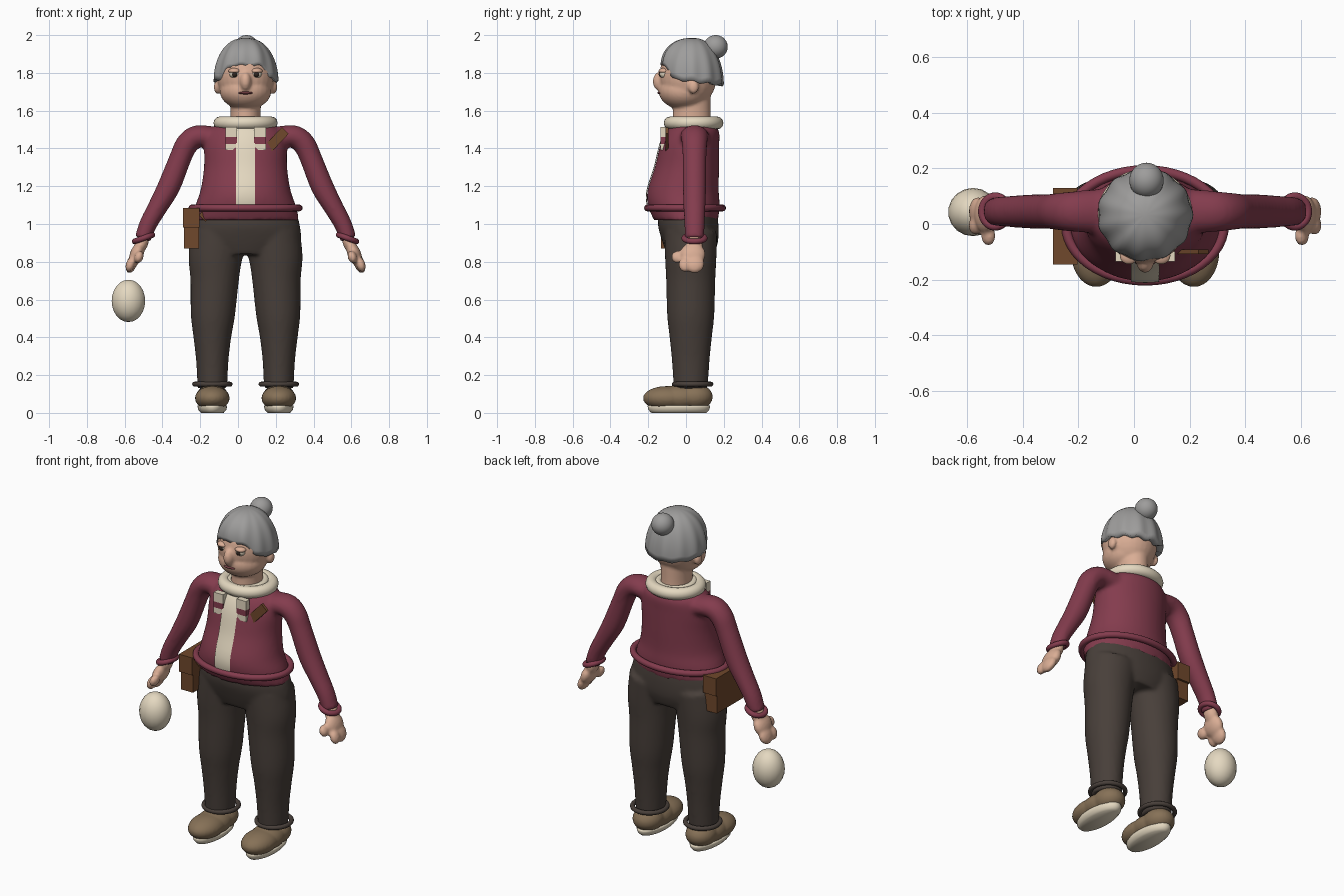
import bpy, bmesh, math
from mathutils import Vector, Matrix

if "Cube" in bpy.data.objects:
    bpy.data.objects.remove(bpy.data.objects["Cube"])

CX = 0.04  # the figure's own middle


def material(name, r, g, b):
    m = bpy.data.materials.new(name)
    m.use_nodes = True
    m.diffuse_color = (r, g, b, 1)
    bsdf = m.node_tree.nodes["Principled BSDF"]
    bsdf.inputs["Base Color"].default_value = (r, g, b, 1)
    bsdf.inputs["Roughness"].default_value = 0.8
    return m


RED = material("wine_red", 0.23, 0.045, 0.075)
CREAM = material("cream", 0.78, 0.69, 0.53)
TROUSER = material("charcoal_brown", 0.065, 0.05, 0.042)
SKIN = material("skin", 0.70, 0.42, 0.30)
GREY = material("grey_hair", 0.34, 0.335, 0.33)
LEATHER = material("leather", 0.16, 0.065, 0.025)
SHOE = material("tan_shoe", 0.24, 0.165, 0.095)
DARK = material("dark_eye", 0.03, 0.02, 0.015)
LIP = material("lip", 0.22, 0.06, 0.07)


def finish(bm, name, mat, voxel=0, smooth=True, rounds=4):
    """Turn the mesh into an object; voxel > 0 fuses its overlapping pieces."""
    bmesh.ops.recalc_face_normals(bm, faces=bm.faces)
    for f in bm.faces:
        f.smooth = smooth
    me = bpy.data.meshes.new(name)
    bm.to_mesh(me)
    bm.free()
    me.materials.append(mat)
    ob = bpy.data.objects.new(name, me)
    ob.location.x = CX
    bpy.context.collection.objects.link(ob)
    if voxel:
        mod = ob.modifiers.new("fuse", 'REMESH')
        mod.mode, mod.voxel_size, mod.use_smooth_shade = 'VOXEL', voxel, True
        mod = ob.modifiers.new("soften", 'SMOOTH')
        mod.factor, mod.iterations = 0.5, rounds
    return ob


def bridge(bm, rings, cap=True):
    n = len(rings[0])
    for a, b in zip(rings, rings[1:]):
        for i in range(n):
            bm.faces.new((a[i], a[(i + 1) % n], b[(i + 1) % n], b[i]))
    if cap:
        bm.faces.new(rings[0])
        bm.faces.new(rings[-1])


def loft(bm, pts, sides=32, steps=4):
    """Oval tube through (x, y, z, radius across, radius in y), curved smoothly."""
    p = [Vector(q) for q in pts]
    p = [2 * p[0] - p[1]] + p + [2 * p[-1] - p[-2]]
    path = []
    for a, b, c, d in zip(p, p[1:], p[2:], p[3:]):
        for k in range(steps):
            t = k / steps
            path.append(0.5 * (2 * b + (c - a) * t + (2 * a - 5 * b + 4 * c - d) * t * t
                               + (3 * b - a - 3 * c + d) * t ** 3))
    path.append(p[-2])
    rings = []
    for i, q in enumerate(path):
        d = path[min(i + 1, len(path) - 1)] - path[max(i - 1, 0)]
        across = Vector((-d[2], 0, d[0])).normalized()
        ring = []
        for k in range(sides):
            a = math.tau * k / sides
            co = Vector(q[:3]) + across * q[3] * math.cos(a)
            co.y += q[4] * math.sin(a)
            ring.append(bm.verts.new(co))
        rings.append(ring)
    bridge(bm, rings)


def ball(bm, loc, radii, tilt=0, seg=28):
    m = Matrix.Translation(loc) @ Matrix.Rotation(tilt, 4, 'Y') @ Matrix.Diagonal((*radii, 1))
    bmesh.ops.create_uvsphere(bm, u_segments=seg, v_segments=seg * 2 // 3, radius=1, matrix=m)


def hoop(name, mat, loc, rx, ry, minor, tilt=0):
    bm = bmesh.new()
    m = Matrix.Translation(loc) @ Matrix.Rotation(tilt, 4, 'Y')
    rings = []
    for k in range(48):
        a = math.tau * k / 48
        ring = []
        for j in range(12):
            b = math.tau * j / 12
            o = minor * math.cos(b)
            ring.append(bm.verts.new(m @ Vector(((rx + o) * math.cos(a), (ry + o) * math.sin(a),
                                                 minor * math.sin(b)))))
        rings.append(ring)
    bridge(bm, rings + rings[:1], cap=False)
    return finish(bm, name, mat)


def box(name, mat, loc, size, tilt=0):
    bm = bmesh.new()
    m = Matrix.Translation(loc) @ Matrix.Rotation(tilt, 4, 'Y') @ Matrix.Diagonal((*size, 1))
    bmesh.ops.create_cube(bm, size=1, matrix=m)
    return finish(bm, name, mat, smooth=False)


def balls(name, mat, items, voxel=0):
    bm = bmesh.new()
    for item in items:
        ball(bm, *item)
    return finish(bm, name, mat, voxel)


SIDES = ((-1, "right"), (1, "left"))

# Sweater: torso and both sleeves fused
bm = bmesh.new()
loft(bm, [(0, 0, 1.02, .285, .17), (0, -.012, 1.1, .265, .19), (0, -.015, 1.18, .238, .188),
          (0, .005, 1.3, .22, .17), (0, .02, 1.42, .218, .156), (0, .035, 1.49, .195, .14),
          (0, .04, 1.53, .14, .11)], 48)
for s, _ in SIDES:
    loft(bm, [(s * x, .045, z, a, b) for x, z, a, b in (
        (.08, 1.44, .06, .09), (.2, 1.462, .058, .078), (.265, 1.46, .06, .072),
        (.312, 1.42, .06, .067), (.345, 1.35, .058, .063), (.405, 1.2, .06, .062),
        (.465, 1.09, .052, .058), (.515, 1.0, .047, .054), (.545, .92, .043, .05))])
sweater = finish(bm, "sweater", RED, 0.012)
hoop("sweater_hem", RED, (0, -.005, 1.085), .284, .199, .018)
hoop("collar", CREAM, (0, .04, 1.535), .136, .124, .034)
hoop("inner_collar", CREAM, (0, .035, 1.545), .095, .1, .022)

# Front placket laid onto the sweater
bm = bmesh.new()
bmesh.ops.create_grid(bm, x_segments=6, y_segments=40, size=0.5,
                      matrix=Matrix.Translation((0, -.4, 1.305))
                      @ Matrix.Rotation(math.pi / 2, 4, 'X') @ Matrix.Diagonal((.1, .4, 1, 1)))
placket = finish(bm, "front_placket", CREAM)
mod = placket.modifiers.new("lay", 'SHRINKWRAP')
mod.target, mod.wrap_method, mod.use_project_y = sweater, 'PROJECT', True
mod.wrap_mode, mod.offset = 'ABOVE_SURFACE', 0.006

# Striped chest patches
for s, side in SIDES:
    for part, mat, z, h in (("top", CREAM, 1.487, .055), ("middle", RED, 1.442, .035),
                            ("bottom", CREAM, 1.408, .034)):
        box(f"{side}_patch_{part}", mat, (s * .076, -.117, z), (.062, .036, h))

# Trousers: hips and legs fused
bm = bmesh.new()
loft(bm, [(0, .01, 1.06, .27, .155), (0, .012, .99, .288, .16), (0, .022, .91, .29, .148),
          (0, .025, .84, .22, .125)], 48)
for s, _ in SIDES:
    loft(bm, [(s * x, .025, z, a, b) for x, z, a, b in (
        (.14, .95, .15, .14), (.16, .82, .142, .136), (.164, .7, .128, .13),
        (.173, .52, .117, .125), (.176, .4, .1, .112), (.176, .28, .086, .1),
        (.176, .13, .078, .09))])
finish(bm, "trousers", TROUSER, 0.012)

for s, side in SIDES:
    hoop(f"{side}_trouser_cuff", TROUSER, (s * .176, .035, .152), .094, .097, .013)
    hoop(f"{side}_sleeve_cuff", RED, (s * .54, .045, .925), .05, .054, .015, s * .35)
    # Shoes with flat soles
    balls(f"{side}_shoe", SHOE, [((s * .176, .045, .085), (.085, .097, .07)),
                                 ((s * .176, -.03, .08), (.09, .13, .068)),
                                 ((s * .176, -.1, .078), (.092, .128, .064))], 0.008)
    bm = bmesh.new()
    loft(bm, [(s * .176, -.038, 0, .06, .145), (s * .176, -.038, .018, .075, .162),
              (s * .176, -.038, .04, .078, .165)], 32, 2)
    finish(bm, f"{side}_sole", CREAM)
    # Mitten-like hands with a thumb to the front
    balls(f"{side}_hand", SKIN, [((s * .55, .045, .9), (.035, .044, .06), -s * .35),
                                 ((s * .576, .035, .84), (.036, .068, .062), -s * .35),
                                 ((s * .603, .045, .79), (.028, .052, .052), -s * .35),
                                 ((s * .61, -.005, .785), (.024, .034, .04), -s * .3),
                                 ((s * .565, -.042, .825), (.024, .036, .034), -s * .35)], 0.008)
    # Eyes with lids
    balls(f"{side}_eye", CREAM, [((s * .058, -.113, 1.795), (.028, .028, .024))])
    balls(f"{side}_iris", DARK, [((s * .058, -.131, 1.793), (.015, .014, .016))])
    balls(f"{side}_eyelid", SKIN, [((s * .058, -.114, 1.81), (.033, .031, .016))])

# Head, neck, nose and ears fused
bm = bmesh.new()
ball(bm, (0, .01, 1.78), (.15, .152, .17))
ball(bm, (0, -.01, 1.705), (.137, .135, .1))
ball(bm, (0, -.14, 1.755), (.03, .036, .05))
for s, _ in SIDES:
    ball(bm, (s * .148, .04, 1.725), (.02, .028, .036))
loft(bm, [(0, .03, 1.5, .085, .105), (0, .03, 1.58, .08, .1), (0, .03, 1.7, .085, .1)])
finish(bm, "head", SKIN, 0.009, rounds=3)
balls("mouth", LIP, [((0, -.136, 1.694), (.038, .016, .008))])

# Hair: bell-shaped cap with a wavy rim, higher over the face
bm = bmesh.new()
rings = [[] for _ in range(14)]
for k in range(72):
    a = math.tau * k / 72
    front = -math.sin(a)
    wave = math.cos(11 * a)
    rim = 1.754 + .02 * front + .065 / (1 + math.exp(-22 * (front - .74))) + .006 * wave
    for j, ring in enumerate(rings):
        if j == 0:
            r, z = .12, rim + .01
        else:
            t = (j - 1) / 12.3 * math.pi / 2
            r = (.17 + .004 * wave * math.cos(t) ** 4) * math.cos(t) ** .85
            z = rim + (1.985 - rim) * math.sin(t)
        ring.append(bm.verts.new((r * math.cos(a), .033 + .97 * r * math.sin(a), z)))
bridge(bm, rings)
finish(bm, "hair", GREY)
balls("hair_bun", GREY, [((.005, .157, 1.938), (.062, .064, .062))])

# Shoulder bag with flap and strap
box("bag", LEATHER, (-.287, -.008, .968), (.08, .25, .195))
box("bag_flap", LEATHER, (-.287, -.008, 1.033), (.088, .275, .105))
a, b = Vector((-.23, 1.03)), Vector((.21, 1.495))
mid, d = (a + b) / 2, b - a
box("bag_strap", LEATHER, (mid.x, -.1, mid.y), (d.length, .016, .05), -math.atan2(d.y, d.x))

# Egg under the right hand
balls("egg", CREAM, [((-.58 - CX, .043, .593), (.09, .087, .112), 0, 18)])
